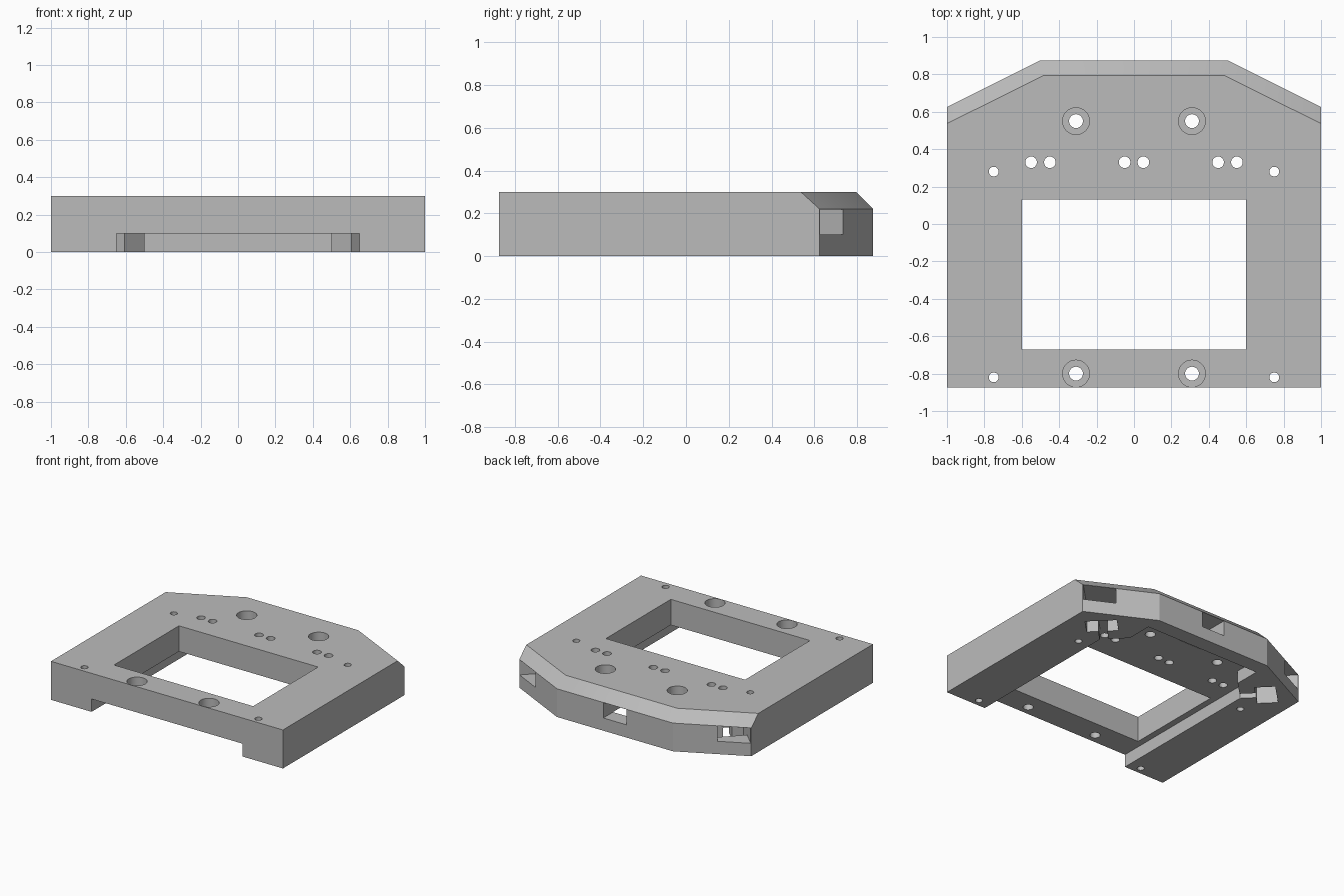
import bpy
import bmesh
import math

if "Cube" in bpy.data.objects:
    bpy.data.objects.remove(bpy.data.objects["Cube"], do_unlink=True)


def mirrored(half):
    """Close a right-hand half outline by reflecting it across x = 0."""
    return half + [(-x, y) for x, y in reversed(half)]


def loft(name, rings):
    """Solid through stacked outlines, each given as (points, height)."""
    bm = bmesh.new()
    loops = [[bm.verts.new((x, y, z)) for x, y in pts] for pts, z in rings]
    count = len(loops[0])
    bm.faces.new(loops[0])
    bm.faces.new(loops[-1])
    for low, high in zip(loops, loops[1:]):
        for i in range(count):
            j = (i + 1) % count
            bm.faces.new((low[i], low[j], high[j], high[i]))
    bmesh.ops.recalc_face_normals(bm, faces=bm.faces)
    mesh = bpy.data.meshes.new(name)
    bm.to_mesh(mesh)
    bm.free()
    obj = bpy.data.objects.new(name, mesh)
    bpy.context.collection.objects.link(obj)
    return obj


# Main plate with a chamfer around the rear top edge
outline = mirrored([(1, -0.875), (1, 0.625), (0.5, 0.875)])
top_outline = mirrored([(1, -0.875), (1, 0.537), (0.481, 0.795)])
plate = loft("mounting_plate", [(outline, 0), (outline, 0.22), (top_outline, 0.3)])

grey = bpy.data.materials.new("plain_grey")
grey.use_nodes = True
grey.diffuse_color = (0.5, 0.5, 0.5, 1)
grey.node_tree.nodes["Principled BSDF"].inputs["Base Color"].default_value = (0.5, 0.5, 0.5, 1)
plate.data.materials.append(grey)


def cut(points, low, high):
    """Remove a prism from the plate."""
    cutter = loft("cutter", [(points, low), (points, high)])
    cutter.hide_render = True
    mod = plate.modifiers.new("cut", "BOOLEAN")
    mod.operation = "DIFFERENCE"
    mod.solver = "EXACT"
    mod.object = cutter
    bpy.context.view_layer.objects.active = plate
    bpy.ops.object.modifier_apply(modifier=mod.name)
    bpy.data.objects.remove(cutter, do_unlink=True)


def circle(x, y, radius, sides=32):
    return [(x + radius * math.cos(math.tau * i / sides),
             y + radius * math.sin(math.tau * i / sides)) for i in range(sides)]


def diagonal_box(side, along, across):
    """Rectangle at 45 degrees: along = x + y range, across = x - y range."""
    (a, b), (c, d) = along, across
    return [(side * (u + v) / 2, (u - v) / 2) for u, v in ((a, c), (b, c), (b, d), (a, d))]


# Underside recess, open at the front
cut(mirrored([(0.65, -1), (0.65, 0.4), (0.5, 0.55), (0.5, 0.755)]), -0.1, 0.1)

# Large rectangular window
cut(mirrored([(0.6, -0.67), (0.6, 0.13)]), -0.1, 0.4)

# Rear centre slot
cut(mirrored([(0.1, 0.62), (0.1, 1)]), 0.099, 0.219)

# Corner pockets with outward slots and channels to the recess
for side in (1, -1):
    cut(diagonal_box(side, (1.21, 1.42), (0.05, 0.37)), -0.1, 0.15)
    cut(diagonal_box(side, (1.21, 2), (0.05, 0.37)), 0.1, 0.219)
    cut(diagonal_box(side, (0.95, 1.3), (0.163, 0.253)), -0.1, 0.099)

# Counterbored screw holes, pin holes and corner holes
for side in (1, -1):
    for y in (0.55, -0.8):
        cut(circle(side * 0.31, y, 0.072), 0.17, 0.4)
        cut(circle(side * 0.31, y, 0.037), -0.1, 0.4)
    for x in (0.05, 0.45, 0.55):
        cut(circle(side * x, 0.33, 0.031), -0.1, 0.4)
    for y in (0.28, -0.82):
        cut(circle(side * 0.75, y, 0.026), -0.1, 0.4)

# Round hole walls shaded smooth, all corners kept sharp
bpy.ops.object.select_all(action="DESELECT")
plate.select_set(True)
bpy.context.view_layer.objects.active = plate
bpy.ops.object.shade_smooth_by_angle(angle=math.radians(20))
